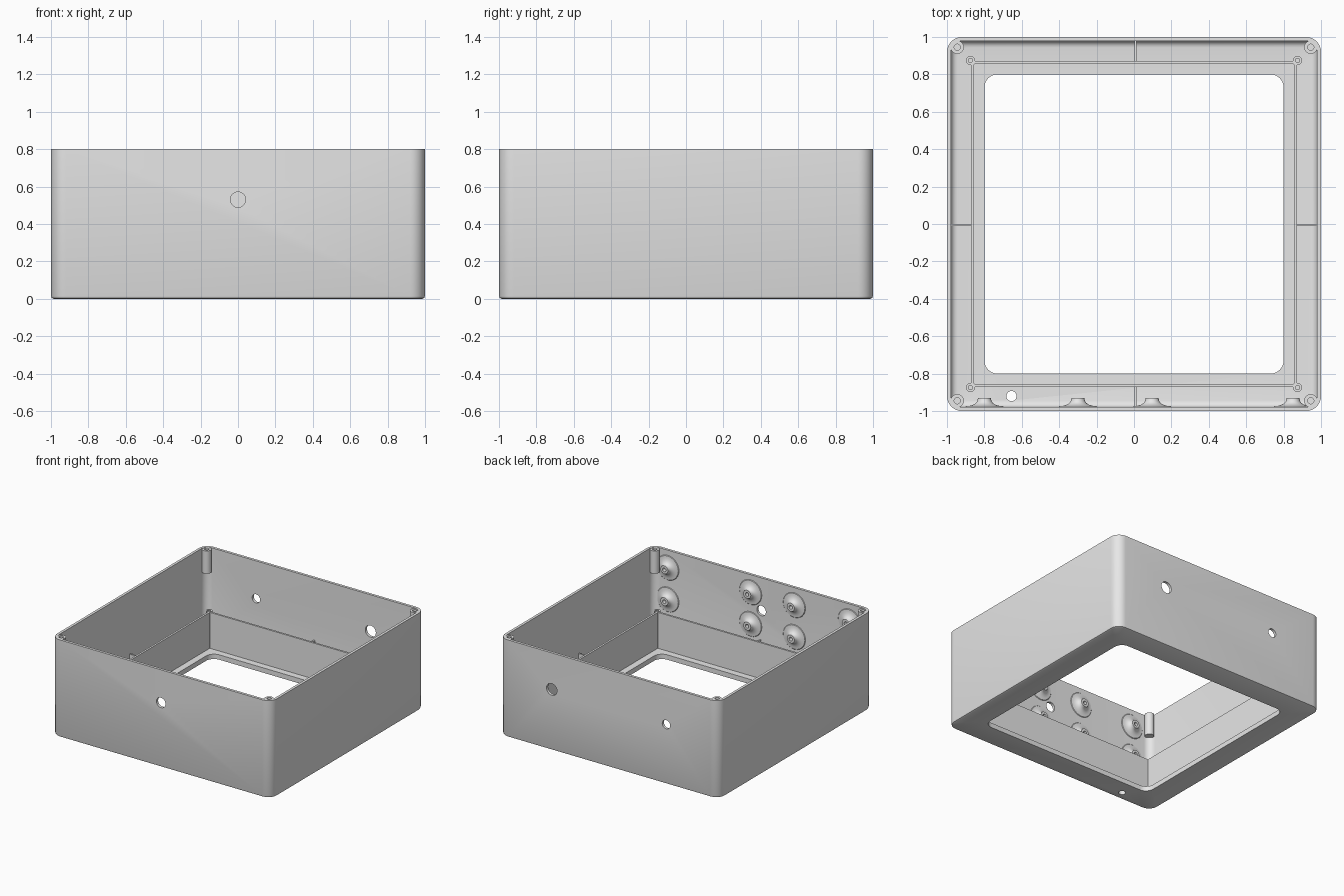
import bpy, bmesh, math
from mathutils import Matrix, Vector

cube = bpy.data.objects.get("Cube")
if cube:
    bpy.data.objects.remove(cube, do_unlink=True)

grey = bpy.data.materials.new("light_grey_plastic")
grey.use_nodes = True
colour = (0.8, 0.8, 0.8, 1)
grey.diffuse_color = colour
grey.node_tree.nodes["Principled BSDF"].inputs["Base Color"].default_value = colour


def rounded_square(half, radius, z, segs):
    """Ring of points round a square with rounded corners."""
    ring = []
    for corner in range(4):
        turn = Matrix.Rotation(corner * math.pi / 2, 3, 'Z')
        for i in range(segs + 1):
            a = i / segs * math.pi / 2
            c = half - radius
            ring.append(turn @ Vector((c + radius * math.cos(a), c + radius * math.sin(a), z)))
    return ring


def circle(radius, z, segs=24):
    return [Vector((radius * math.cos(i * math.tau / segs),
                    radius * math.sin(i * math.tau / segs), z)) for i in range(segs)]


def loft(name, rings, closed=False, place=Matrix()):
    """Skin a list of rings, either looped back on itself or capped at both ends."""
    bm = bmesh.new()
    loops = [[bm.verts.new(place @ p) for p in ring] for ring in rings]
    pairs = list(zip(loops, loops[1:]))
    if closed:
        pairs.append((loops[-1], loops[0]))
    else:
        bm.faces.new(loops[0])
        bm.faces.new(loops[-1])
    for a, b in pairs:
        n = len(a)
        for i in range(n):
            j = (i + 1) % n
            bm.faces.new((a[i], a[j], b[j], b[i]))
    bmesh.ops.recalc_face_normals(bm, faces=bm.faces)
    mesh = bpy.data.meshes.new(name)
    bm.to_mesh(mesh)
    bm.free()
    mesh.materials.append(grey)
    obj = bpy.data.objects.new(name, mesh)
    bpy.context.collection.objects.link(obj)
    return obj


def smooth(obj):
    bpy.ops.object.select_all(action='DESELECT')
    obj.select_set(True)
    bpy.context.view_layer.objects.active = obj
    bpy.ops.object.shade_smooth_by_angle(angle=math.radians(35))


def turned(name, profile, place):
    """Round part from (radius, height) pairs."""
    obj = loft(name, [circle(r, z) for r, z in profile], place=place)
    smooth(obj)
    return obj


def drill(target, place, radius):
    cutter = loft("hole_cutter", [circle(radius, -0.1, 32), circle(radius, 0.1, 32)], place=place)
    cutter.hide_render = True
    mod = target.modifiers.new("hole", 'BOOLEAN')
    mod.operation = 'DIFFERENCE'
    mod.solver = 'EXACT'
    mod.object = cutter
    bpy.context.view_layer.objects.active = target
    bpy.ops.object.modifier_apply(modifier=mod.name)
    bpy.data.objects.remove(cutter, do_unlink=True)


FLOOR = 0.04
TOP = 0.8
FRAME_TOP = 0.335
INNER = 0.978

# Outer case: walls, floor with a window, filleted inside
case_profile = [
    (0.985, 0.065, 0), (0.996, 0.076, 0.005), (1, 0.08, 0.016),
    (1, 0.08, TOP), (INNER, 0.058, TOP),
]
for i in range(6):
    a = i / 5 * math.pi / 2
    inset = 0.035 * (1 - math.cos(a))
    case_profile.append((INNER - inset, 0.06, FLOOR + 0.035 * (1 - math.sin(a))))
case_profile += [(0.8, 0.07, FLOOR), (0.8, 0.07, 0)]
case = loft("case", [rounded_square(h, r, z, 8) for h, r, z in case_profile], closed=True)

# Cable holes in front and back walls, drain hole in the floor
along_y = Matrix.Rotation(-math.pi / 2, 4, 'X')
for x, y, z, r in ((0, -1, 0.53, 0.041), (-0.52, 1, 0.49, 0.036), (0.52, 1, 0.5, 0.048)):
    drill(case, Matrix.Translation((x, y, z)) @ along_y, r)
drill(case, Matrix.Translation((-0.655, -0.92, 0)), 0.027)
smooth(case)

# Inner frame standing around the window
frame_profile = [(0.871, 0.008, FLOOR - 0.01), (0.871, 0.008, FRAME_TOP),
                 (0.855, 0.002, FRAME_TOP), (0.855, 0.002, FLOOR - 0.01)]
loft("inner_frame", [rounded_square(h, r, z, 1) for h, r, z in frame_profile], closed=True)

# Screw posts: short ones at the rim, tall ones on the frame corners
for sx in (-1, 1):
    for sy in (-1, 1):
        side = ("left" if sx > 0 else "right") + ("_back" if sy > 0 else "_front")
        turned("rim_post_" + side,
               [(0.036, 0.61), (0.036, TOP - 0.003), (0.017, TOP - 0.003), (0.017, 0.66)],
               Matrix.Translation((sx * 0.945, sy * 0.945, 0)))
        turned("frame_post_" + side,
               [(0.024, FLOOR - 0.01), (0.024, FRAME_TOP + 0.003),
                (0.012, FRAME_TOP + 0.003), (0.012, 0.2)],
               Matrix.Translation((sx * 0.874, sy * 0.874, 0)))

# Thin ribs bridging the frame and the walls
for name, x, y, angle in (("back", 0.008, 0.925, 0), ("front", 0.008, -0.925, 0),
                          ("left", 0.925, -0.006, 90), ("right", -0.925, -0.006, 90)):
    place = (Matrix.Translation((x, y, 0)) @ Matrix.Rotation(math.radians(angle), 4, 'Z')
             @ Matrix.Diagonal((0.006, 0.06, 1, 1)))
    loft("rib_" + name, [[Vector((a, b, z)) for a, b in ((-1, -1), (1, -1), (1, 1), (-1, 1))]
                         for z in (FLOOR - 0.01, 0.29)], place=place)

# Flared mounting bosses on the inside of the front wall
flare = [(0.105, -0.003), (0.098, 0.004)]
for i in range(1, 7):
    a = i / 6 * math.pi / 2
    flare.append((0.036 + 0.062 * (1 - math.sin(a)), 0.004 + 0.036 * (1 - math.cos(a))))
flare += [(0.034, 0.047), (0.015, 0.047), (0.015, 0.01)]
for row, z in (("upper", 0.656), ("lower", 0.395)):
    for i, x in enumerate((-0.8, -0.3, 0.097, 0.85)):
        turned(f"boss_{row}_{i + 1}", flare, Matrix.Translation((x, -INNER, z)) @ along_y)
